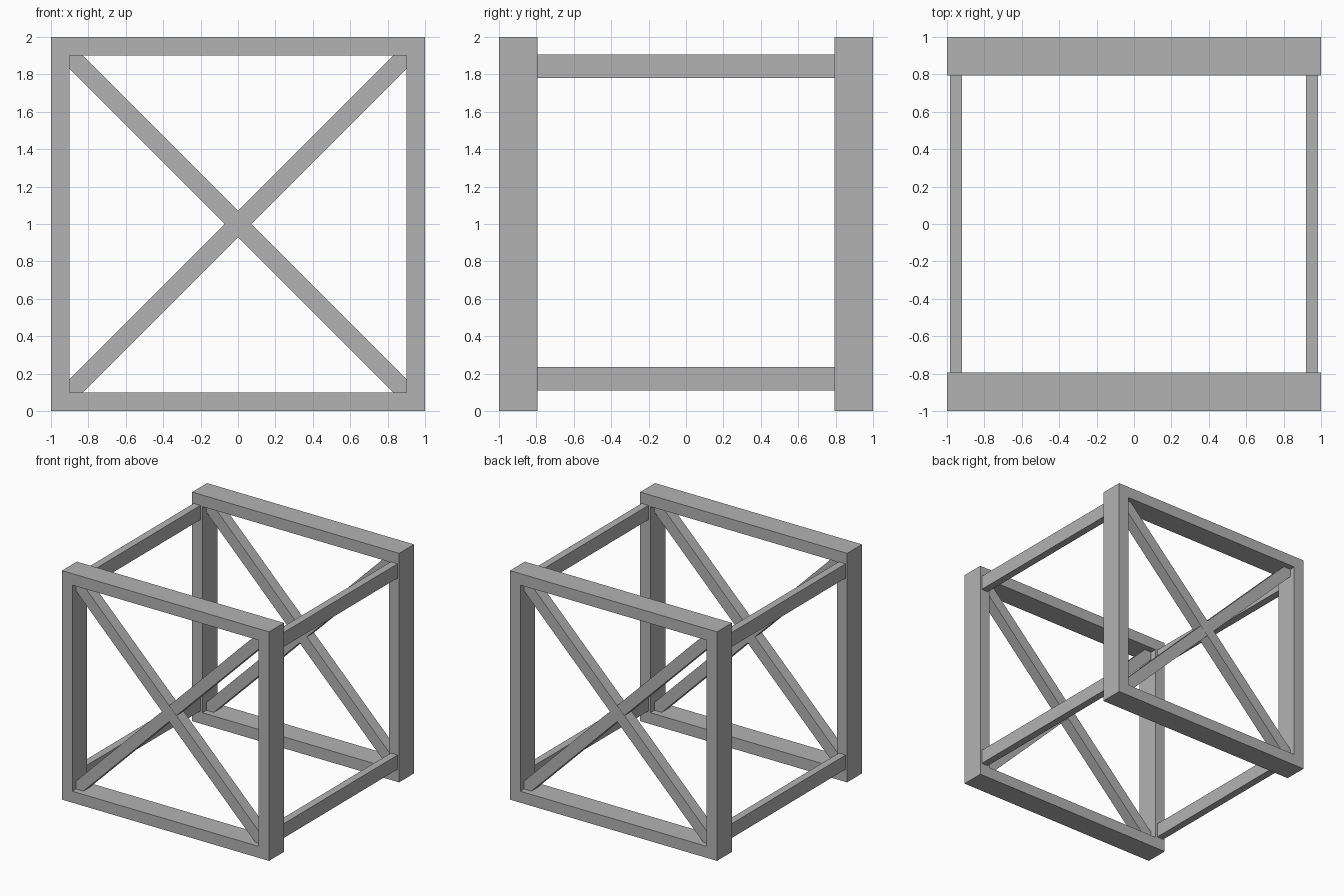
import bpy
import bmesh

if "Cube" in bpy.data.objects:
    bpy.data.objects.remove(bpy.data.objects["Cube"], do_unlink=True)

grey = bpy.data.materials.new("plain_grey")
grey.use_nodes = True
grey.diffuse_color = (0.45, 0.45, 0.45, 1)
grey.node_tree.nodes["Principled BSDF"].inputs["Base Color"].default_value = grey.diffuse_color

HALF = 1.0       # half size of the whole body
INNER = 0.9      # half size of the frame opening
DEPTH = 0.205    # frame depth
BAR = 0.07       # brace half width measured along x


def add_object(name, bm):
    bmesh.ops.recalc_face_normals(bm, faces=bm.faces)
    mesh = bpy.data.meshes.new(name)
    bm.to_mesh(mesh)
    bm.free()
    mesh.materials.append(grey)
    obj = bpy.data.objects.new(name, mesh)
    bpy.context.collection.objects.link(obj)
    return obj


def square(bm, half, y):
    corners = ((-half, -half), (half, -half), (half, half), (-half, half))
    return [bm.verts.new((x, y, HALF + z)) for x, z in corners]


def frame(name, y0, y1):
    """Square picture frame made as one closed ring."""
    bm = bmesh.new()
    loops = [square(bm, h, y) for h, y in
             ((HALF, y0), (HALF, y1), (INNER, y1), (INNER, y0))]
    for k, loop in enumerate(loops):
        following = loops[(k + 1) % 4]
        for i in range(4):
            j = (i + 1) % 4
            bm.faces.new((loop[i], loop[j], following[j], following[i]))
    return add_object(name, bm)


def brace(name, side, y0, y1):
    """Diagonal bar with ends trimmed to the corners of the opening."""
    a, b = INNER, INNER - BAR
    outline = ((-a, -a), (-b, -a), (a, b), (a, a), (b, a), (-a, -b))
    bm = bmesh.new()
    face = bm.faces.new([bm.verts.new((side * x, y0, HALF + z)) for x, z in outline])
    grown = bmesh.ops.extrude_face_region(bm, geom=[face])["geom"]
    bmesh.ops.translate(bm, vec=(0, y1 - y0, 0),
                        verts=[v for v in grown if isinstance(v, bmesh.types.BMVert)])
    return add_object(name, bm)


def box(name, low, high):
    bm = bmesh.new()
    bmesh.ops.create_cube(bm, size=1)
    for v in bm.verts:
        v.co = [lo if c < 0 else hi for c, lo, hi in zip(v.co, low, high)]
    return add_object(name, bm)


# Front and back frames, each with crossed braces set inside the opening
for label, s in (("front", -1), ("back", 1)):
    frame(label + "_frame", s * HALF, s * (HALF - DEPTH))
    # the falling brace sits a hair proud of the rising one
    brace(label + "_rising_brace", -s, s * 0.949, s * 0.85)
    brace(label + "_falling_brace", s, s * 0.95, s * 0.85)

# Four rails joining the frames
reach = HALF - DEPTH
for side, x0, x1 in (("left", 0.92, 0.985), ("right", -0.985, -0.92)):
    for level, z0, z1 in (("lower", 0.11, 0.235), ("upper", 1.78, 1.905)):
        box(f"{side}_{level}_rail", (x0, -reach, z0), (x1, reach, z1))
